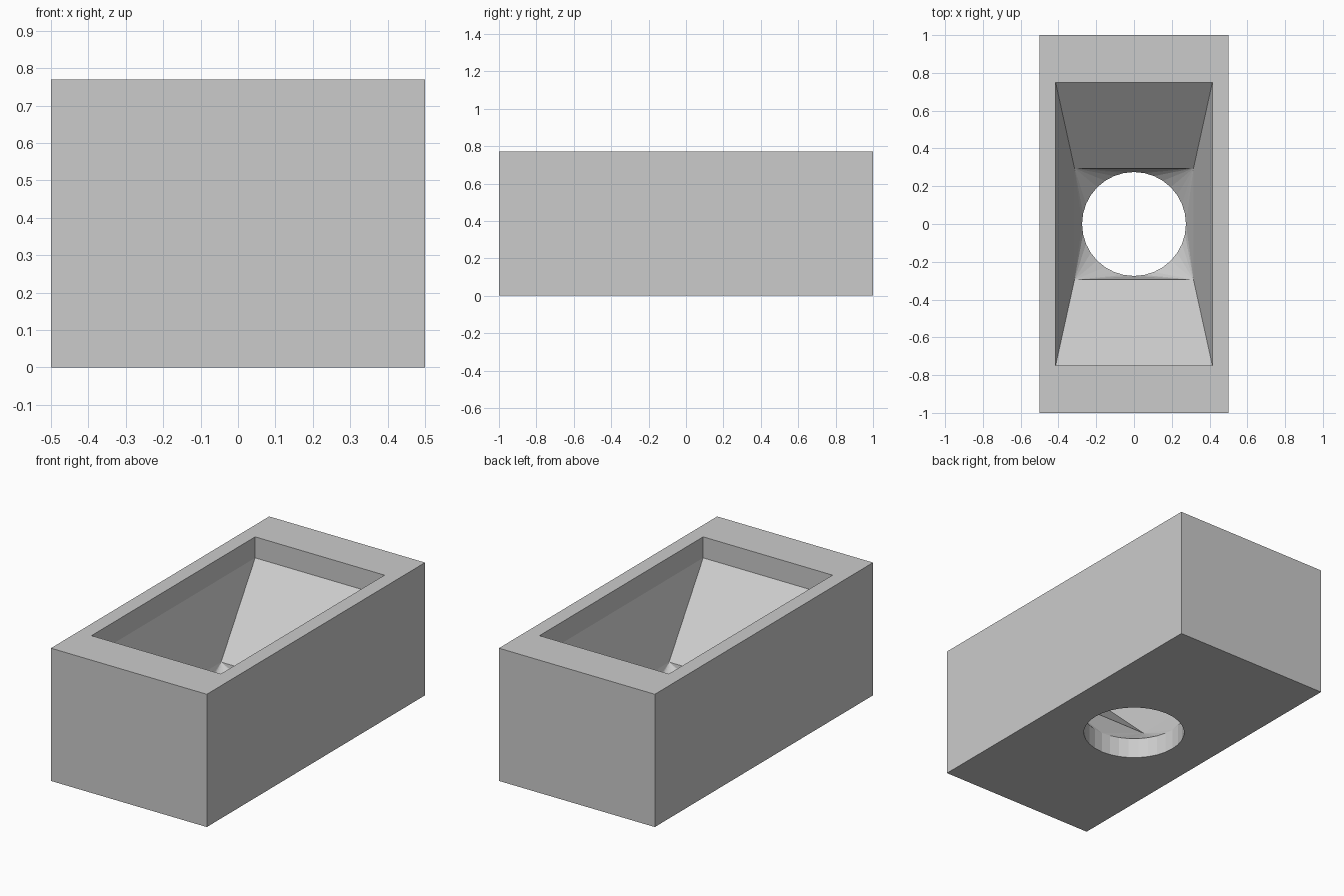
import bpy
import bmesh
import math

cube = bpy.data.objects.get("Cube")
if cube:
    bpy.data.objects.remove(cube, do_unlink=True)

QUARTER = 8           # circle segments per quadrant
HOLE_RADIUS = 0.275
bm = bmesh.new()


def rectangle(half_x, half_y, z):
    """Four corners, one per quadrant, counter-clockwise."""
    signs = ((1, 1), (-1, 1), (-1, -1), (1, -1))
    return [bm.verts.new((sx * half_x, sy * half_y, z)) for sx, sy in signs]


def circle(radius, z):
    count = 4 * QUARTER
    angles = [math.tau * i / count for i in range(count)]
    return [bm.verts.new((radius * math.cos(a), radius * math.sin(a), z)) for a in angles]


def bridge(a, b):
    """Join two rings of equal size with quads."""
    for i in range(len(a)):
        j = (i + 1) % len(a)
        bm.faces.new((a[i], a[j], b[j], b[i]))


def rectangle_to_circle(rect, ring):
    """Fan each corner to its quarter arc and fill the gaps between fans."""
    for q, corner in enumerate(rect):
        for i in range(q * QUARTER, (q + 1) * QUARTER):
            bm.faces.new((corner, ring[i], ring[(i + 1) % len(ring)]))
        end = ring[(q + 1) * QUARTER % len(ring)]
        bm.faces.new((corner, end, rect[(q + 1) % 4]))


# Outer block and top rim
base = rectangle(0.5, 1.0, 0.0)
top = rectangle(0.5, 1.0, 0.77)
opening = rectangle(0.415, 0.75, 0.77)
bridge(base, top)
bridge(top, opening)

# Straight upper wall, then sloped hopper
ledge = rectangle(0.415, 0.75, 0.648)
throat = rectangle(0.315, 0.295, 0.244)
bridge(opening, ledge)
bridge(ledge, throat)

# Funnel from the rectangular throat to the round outlet
outlet_top = circle(HOLE_RADIUS, 0.12)
outlet_base = circle(HOLE_RADIUS, 0.0)
rectangle_to_circle(throat, outlet_top)
bridge(outlet_top, outlet_base)

# Underside around the outlet
rectangle_to_circle(base, outlet_base)

bmesh.ops.recalc_face_normals(bm, faces=bm.faces)
mesh = bpy.data.meshes.new("hopper_block")
bm.to_mesh(mesh)
bm.free()
block = bpy.data.objects.new("hopper_block", mesh)
bpy.context.collection.objects.link(block)

# Plain grey material
colour = (0.6, 0.6, 0.6, 1.0)
grey = bpy.data.materials.new("plain grey")
grey.use_nodes = True
grey.diffuse_color = colour
grey.node_tree.nodes["Principled BSDF"].inputs["Base Color"].default_value = colour
mesh.materials.append(grey)
